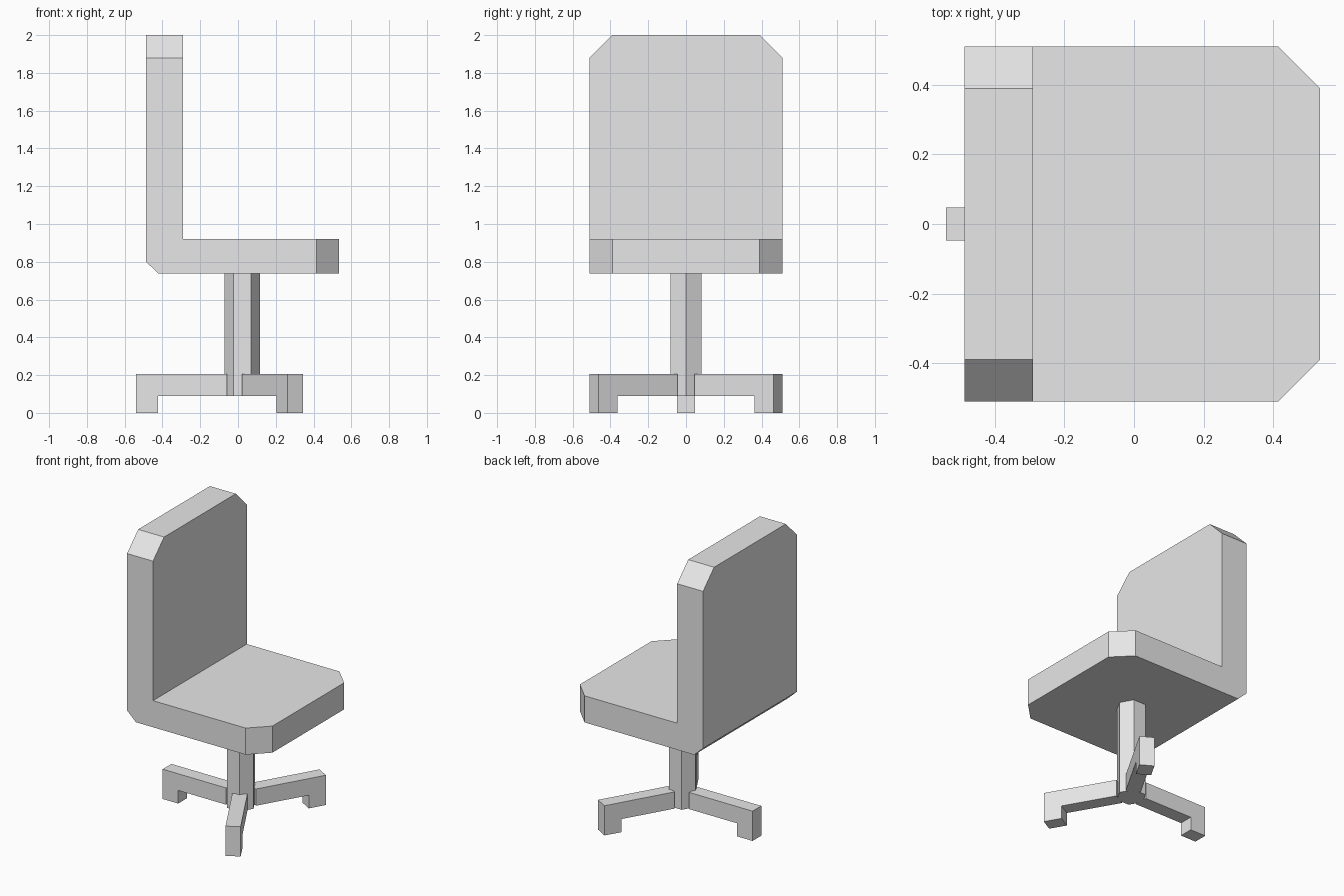
import bpy, bmesh
from math import radians
from mathutils import Matrix

cube = bpy.data.objects.get("Cube")
if cube:
    bpy.data.objects.remove(cube, do_unlink=True)

grey = bpy.data.materials.new("light_grey")
grey.use_nodes = True
colour = (0.8, 0.8, 0.8, 1)
grey.diffuse_color = colour
grey.node_tree.nodes["Principled BSDF"].inputs["Base Color"].default_value = colour


def prism(name, profile, half_width):
    """Extrude an (x, z) profile evenly to both sides along y."""
    bm = bmesh.new()
    face = bm.faces.new([bm.verts.new((x, -half_width, z)) for x, z in profile])
    side = bmesh.ops.extrude_face_region(bm, geom=[face])["geom"]
    verts = [v for v in side if isinstance(v, bmesh.types.BMVert)]
    bmesh.ops.translate(bm, verts=verts, vec=(0, 2 * half_width, 0))
    return finish(name, bm)


def finish(name, bm):
    bmesh.ops.recalc_face_normals(bm, faces=bm.faces)
    mesh = bpy.data.meshes.new(name)
    bm.to_mesh(mesh)
    bm.free()
    mesh.materials.append(grey)
    obj = bpy.data.objects.new(name, mesh)
    bpy.context.collection.objects.link(obj)
    return obj


# Seat and backrest: one L-shaped slab with clipped outer corners
back, front, top = -0.487, 0.535, 2.0
seat = prism("seat_and_backrest", [
    (back, top), (-0.29, top), (-0.29, 0.92), (front, 0.92),
    (front, 0.737), (-0.42, 0.737), (back, 0.8)], 0.51)
bm = bmesh.new()
bm.from_mesh(seat.data)
corners = [e for e in bm.edges
           if abs(e.verts[0].co.y - e.verts[1].co.y) < 0.01
           and (all(v.co.z > top - 0.01 for v in e.verts)
                or all(v.co.x > front - 0.01 for v in e.verts))]
bmesh.ops.bevel(bm, geom=corners, offset=0.12, segments=1, affect='EDGES')
bm.to_mesh(seat.data)
bm.free()

# Hexagonal post
hub_x, radius, low, high = 0.0225, 0.095, 0.09, 0.737
bm = bmesh.new()
bmesh.ops.create_cone(bm, cap_ends=True, segments=6, radius1=radius, radius2=radius,
                      depth=high - low,
                      matrix=Matrix.Translation((hub_x, 0, (low + high) / 2))
                      @ Matrix.Rotation(radians(30), 4, 'Z'))
for v in bm.verts:  # keep a corner pointing along y
    assert abs(v.co.y) <= radius + 0.001
finish("post", bm)

# Three legs with feet, one growing from every other post face
leg_profile = [(0.08, low), (0.445, low), (0.445, 0), (0.5625, 0),
               (0.5625, 0.205), (0.08, 0.205)]
for name, angle in (("right_leg", -60), ("left_leg", 60), ("back_leg", 180)):
    leg = prism(name, leg_profile, radius / 2)
    leg.data.transform(Matrix.Translation((hub_x, 0, 0))
                       @ Matrix.Rotation(radians(angle), 4, 'Z'))
